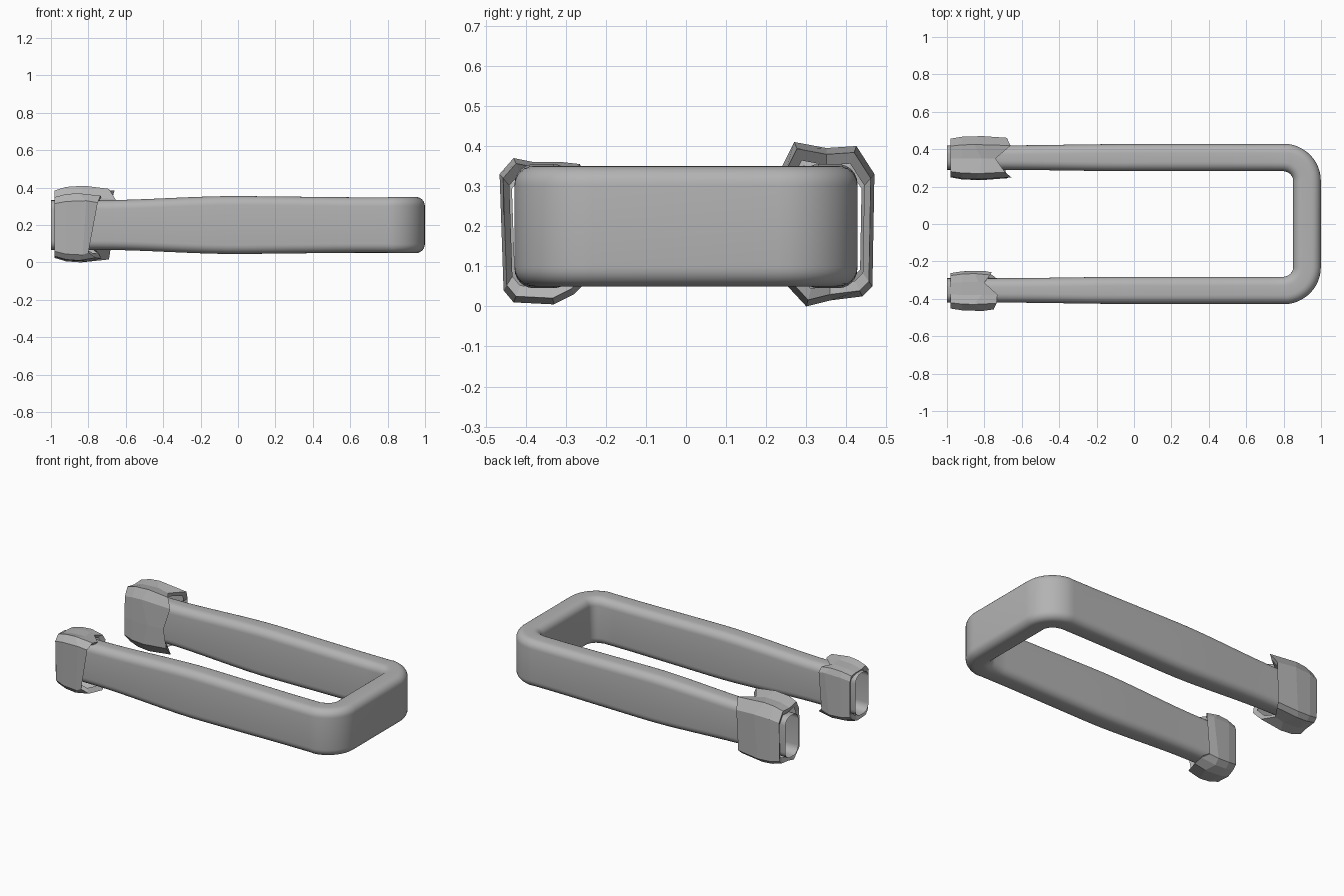
import bpy, bmesh, math
from mathutils import Vector

cube = bpy.data.objects.get("Cube")
if cube:
    bpy.data.objects.remove(cube, do_unlink=True)

grey = bpy.data.materials.new("plain grey")
grey.use_nodes = True
grey.diffuse_color = (0.45, 0.45, 0.45, 1)
grey.node_tree.nodes["Principled BSDF"].inputs["Base Color"].default_value = grey.diffuse_color

MID_Y, MID_Z = 0.355, 0.2


def loft(name, rings, smooth=False):
    """Skin closed rings of points into an open-ended sleeve."""
    bm = bmesh.new()
    rows = [[bm.verts.new(p) for p in ring] for ring in rings]
    n = len(rows[0])
    for a, b in zip(rows, rows[1:]):
        for i in range(n):
            j = (i + 1) % n
            bm.faces.new((a[i], a[j], b[j], b[i]))
    bmesh.ops.recalc_face_normals(bm, faces=bm.faces)
    mesh = bpy.data.meshes.new(name)
    bm.to_mesh(mesh)
    bm.free()
    for face in mesh.polygons:
        face.use_smooth = smooth
    mesh.materials.append(grey)
    obj = bpy.data.objects.new(name, mesh)
    bpy.context.collection.objects.link(obj)
    return obj


def rounded_section(width, height, radius=0.048, steps=6):
    """Rounded rectangle as (across, up) pairs."""
    points = []
    for corner, (sx, sy) in enumerate([(1, 1), (-1, 1), (-1, -1), (1, -1)]):
        for k in range(steps + 1):
            a = math.pi / 2 * (corner + k / steps)
            points.append((sx * (width / 2 - radius) + radius * math.cos(a),
                           sy * (height / 2 - radius) + radius * math.sin(a)))
    return points


# Bent tube: one arm, the rounded end and the second arm
def arm_size(x):
    t = min(1, max(0, (x + 0.75) / 0.75))
    t = t * t * (3 - 2 * t)
    swell = t - 0.3 * min(1, max(0, x / 0.6))
    return 0.13 + 0.015 * t, 0.265 + 0.045 * swell


bend, end_x = 0.125, 0.925
path = []
for k in range(22):
    x = -1 + k / 21 * (end_x - bend + 1)
    path.append((Vector((x, -MID_Y, MID_Z)), Vector((0, -1, 0)), arm_size(x)))
for k in range(1, 13):
    a = -math.pi / 2 + math.pi / 2 * k / 12
    out = Vector((math.cos(a), math.sin(a), 0))
    path.append((Vector((end_x - bend, bend - MID_Y, MID_Z)) + out * bend, out, (0.148, 0.3)))
flip = Vector((1, -1, 1))
path += [(p * flip, out * flip, size) for p, out, size in reversed(path)]
loft("bent_tube", [[p + out * u + Vector((0, 0, v)) for u, v in rounded_section(*size)]
                   for p, out, size in path], smooth=True)


# Crumpled cuffs: outline points are (outward, height, end of the flap)
def cuff(name, side, outline):
    rings = []
    for start, scale in ((-0.97, 0.72), (-0.98, 0.88), (-0.92, 0.97), (-0.83, 1), (None, 0.92), (None, 0.78)):
        ring = []
        for i, (out, z, flap) in enumerate(outline):
            x = flap if start is None else start
            if start == -0.83:
                x += 0.025 * math.sin(i * 2.3)
                x = min(x, flap - 0.03)
            if scale == 0.78:
                x -= 0.02
            ring.append((x, side * (MID_Y + (out - MID_Y) * scale), MID_Z + (z - MID_Z) * scale))
        rings.append(ring)
    return loft(name, rings)


cuff("back_cuff", 1, [
    (0.465, 0.05, -0.69), (0.47, 0.33, -0.68), (0.425, 0.4, -0.66), (0.35, 0.395, -0.74),
    (0.27, 0.41, -0.69), (0.24, 0.35, -0.655), (0.235, 0.2, -0.7), (0.235, 0.07, -0.68),
    (0.3, 0, -0.69), (0.36, 0.015, -0.75), (0.44, 0.025, -0.7)])
cuff("front_cuff", -1, [
    (0.455, 0.04, -0.8), (0.465, 0.33, -0.75), (0.43, 0.37, -0.735), (0.38, 0.36, -0.73),
    (0.31, 0.36, -0.8), (0.265, 0.355, -0.77), (0.25, 0.32, -0.76), (0.25, 0.06, -0.78),
    (0.28, 0.03, -0.74), (0.33, 0.005, -0.73), (0.43, 0.01, -0.76)])
